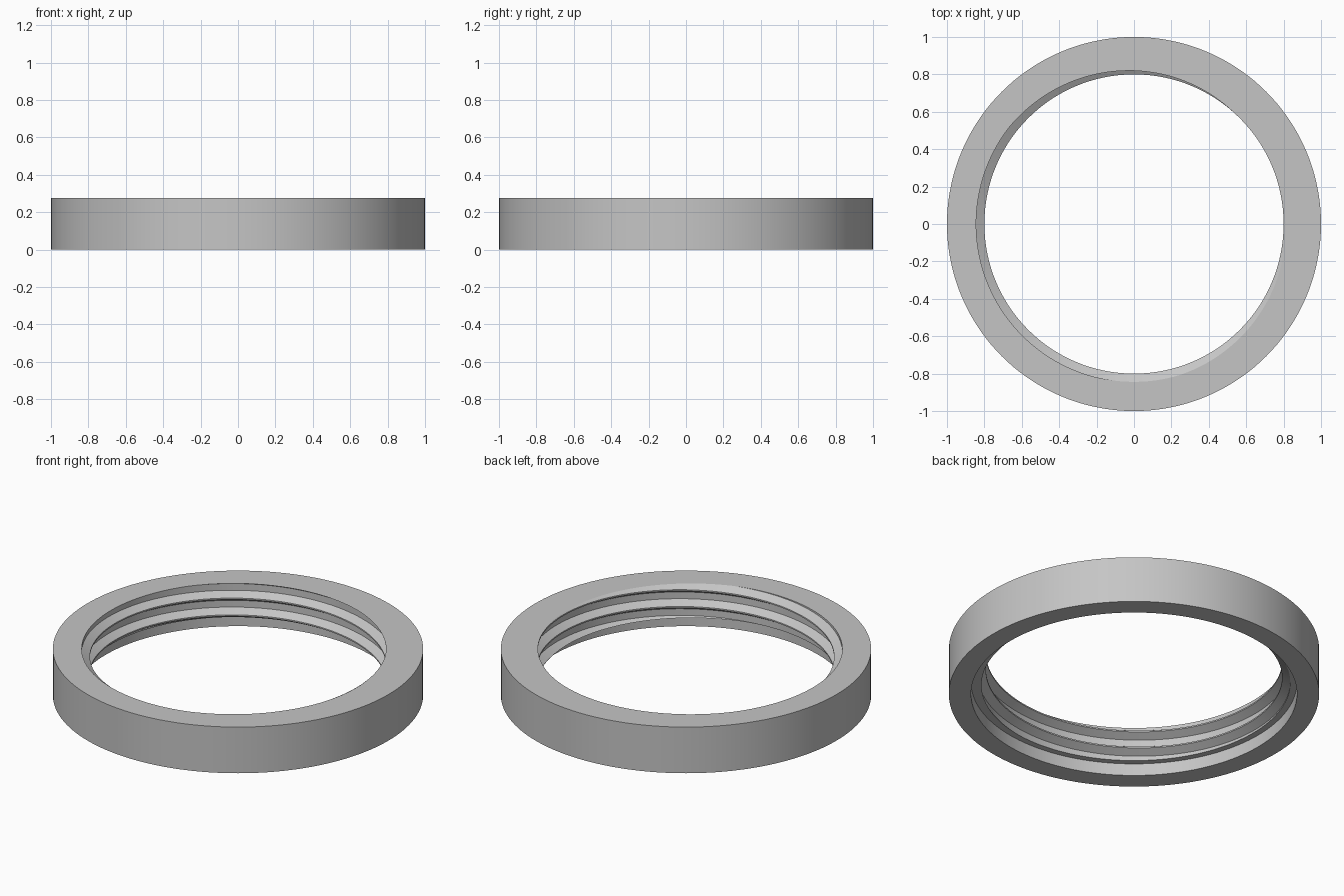
import bpy, bmesh, math

cube = bpy.data.objects.get("Cube")
if cube:
    bpy.data.objects.remove(cube, do_unlink=True)

SEGMENTS = 144
HEIGHT, OUTER_R = 0.275, 1.0
BORE_R, BORE_DEPTH = 0.88, 0.072      # plain recess under the thread
CREST_R, ROOT_R, PITCH = 0.8, 0.844, 0.1
CREST, FLANK = 0.008, 0.026           # crest width and flank height
START = math.radians(20)              # where the crest meets the top face
BREAKS = (0, FLANK, PITCH - CREST - FLANK, PITCH - CREST)


def crest_height(angle):
    return HEIGHT + PITCH * (angle - START) / math.tau


def thread_radius(angle, z):
    """Radius of the trapezoid thread, measured up from the crest's top edge."""
    p = (z - crest_height(angle) + 1e-7) % PITCH
    rise = min(p / FLANK, (PITCH - CREST - p) / FLANK, 1)
    return CREST_R + (ROOT_R - CREST_R) * max(rise, 0)


def section(angle):
    """Closed section of the ring at one angle, as radius and height pairs."""
    points = [(OUTER_R, HEIGHT)]
    for turn in range(2, -6, -1):
        for offset in reversed(BREAKS):
            z = crest_height(angle) + turn * PITCH + offset
            z = min(max(z, BORE_DEPTH), HEIGHT)
            points.append((thread_radius(angle, z), z))
    return points + [(BORE_R, BORE_DEPTH), (BORE_R, 0), (OUTER_R, 0)]


# Sweep the section around the axis, following the helix
bm = bmesh.new()
columns = []
for i in range(SEGMENTS + 1):
    a = math.tau * i / SEGMENTS
    columns.append([bm.verts.new((r * math.cos(a), r * math.sin(a), z))
                    for r, z in section(a)])
for left, right in zip(columns, columns[1:]):
    for j in range(len(left)):
        k = (j + 1) % len(left)
        bm.faces.new((left[j], left[k], right[k], right[j]))

# Close the seam and collapse the clipped turns
bmesh.ops.remove_doubles(bm, verts=bm.verts[:], dist=1e-5)
bmesh.ops.dissolve_degenerate(bm, edges=bm.edges[:], dist=1e-5)
bmesh.ops.recalc_face_normals(bm, faces=bm.faces[:])

mesh = bpy.data.meshes.new("threaded_ring")
bm.to_mesh(mesh)
bm.free()
ring = bpy.data.objects.new("threaded_ring", mesh)
bpy.context.collection.objects.link(ring)

# Plain grey finish
grey = bpy.data.materials.new("light_grey")
grey.use_nodes = True
color = (0.56, 0.56, 0.56, 1)
grey.diffuse_color = color
grey.node_tree.nodes["Principled BSDF"].inputs["Base Color"].default_value = color
mesh.materials.append(grey)

bpy.ops.object.select_all(action="DESELECT")
ring.select_set(True)
bpy.context.view_layer.objects.active = ring
bpy.ops.object.shade_smooth_by_angle(angle=math.radians(25))
